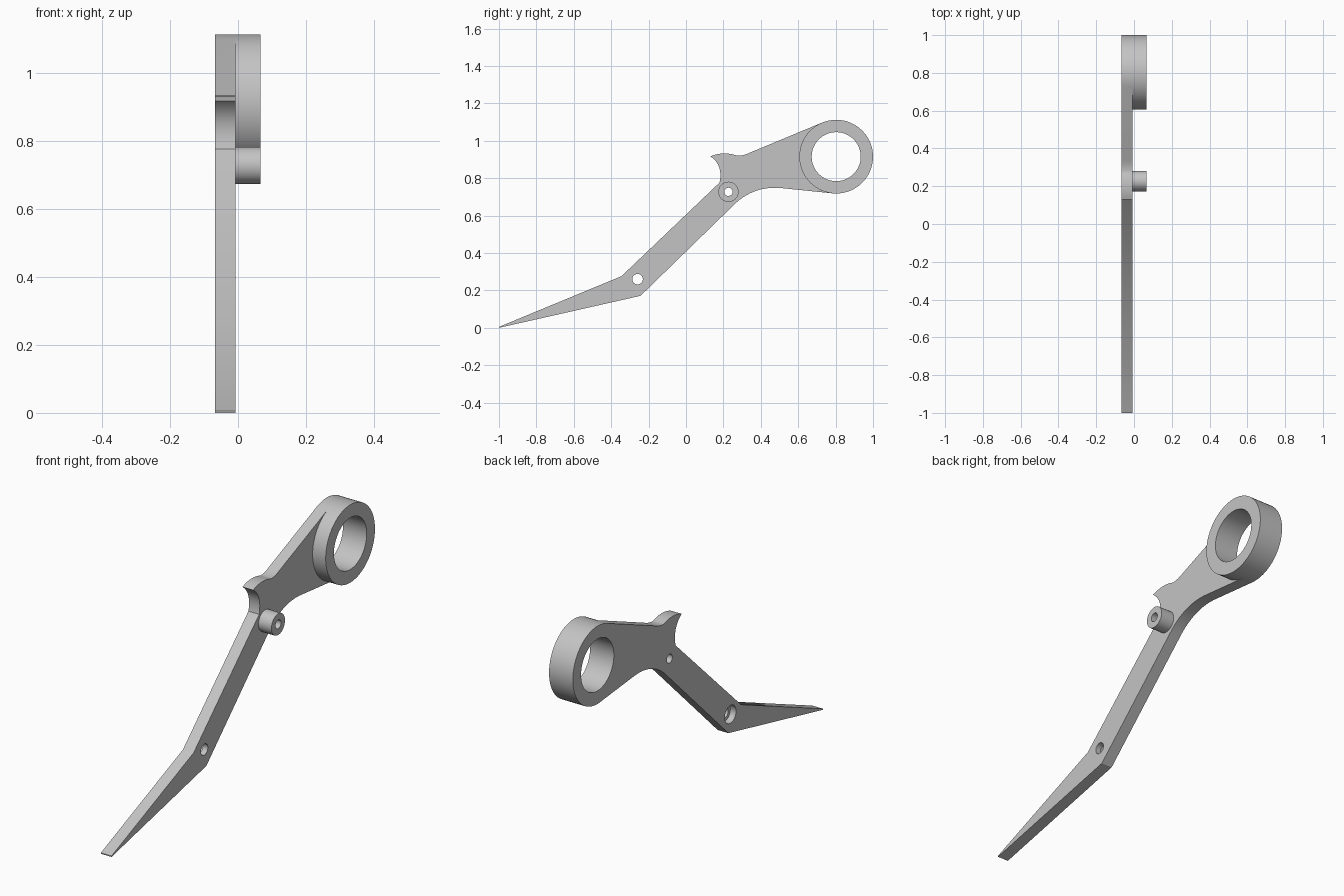
import bpy, bmesh, math
from mathutils import Vector

cube = bpy.data.objects.get("Cube")
if cube:
    bpy.data.objects.remove(cube, do_unlink=True)

metal = bpy.data.materials.new("plain_grey")
metal.use_nodes = True
grey = (0.55, 0.55, 0.55, 1)
metal.diffuse_color = grey
metal.node_tree.nodes["Principled BSDF"].inputs["Base Color"].default_value = grey

BACK, FACE, TOP = -0.067, -0.007, 0.066      # layers along x
RING, RING_R, BORE_R = (0.803, 0.915), 0.197, 0.131
BOSS, ELBOW = (0.227, 0.727), (-0.259, 0.26)


def prism(name, outline, x0, x1):
    """Extrude a (y, z) outline along x."""
    bm = bmesh.new()
    face = bm.faces.new([bm.verts.new((x0, y, z)) for y, z in outline])
    out = bmesh.ops.extrude_face_region(bm, geom=[face])["geom"]
    bmesh.ops.translate(bm, vec=(x1 - x0, 0, 0),
                        verts=[v for v in out if isinstance(v, bmesh.types.BMVert)])
    bmesh.ops.recalc_face_normals(bm, faces=bm.faces)
    mesh = bpy.data.meshes.new(name)
    bm.to_mesh(mesh)
    bm.free()
    mesh.materials.append(metal)
    obj = bpy.data.objects.new(name, mesh)
    bpy.context.collection.objects.link(obj)
    return obj


def arc(c, r, a0, a1, n):
    """Points on a circle between two angles in degrees."""
    angles = [math.radians(a0 + (a1 - a0) * i / n) for i in range(n + 1)]
    return [(c[0] + r * math.cos(a), c[1] + r * math.sin(a)) for a in angles]


def disc(name, c, r, x0, x1, n=64):
    return prism(name, arc(c, r, 0, 360, n)[:-1], x0, x1)


def bend(a, b, c, n=12):
    """Smooth corner from a to c, pulled towards b."""
    a, b, c = Vector(a), Vector(b), Vector(c)
    return [tuple(a * (1 - t) ** 2 + b * 2 * t * (1 - t) + c * t * t)
            for t in (i / n for i in range(n + 1))]


def combine(obj, other, operation):
    """Apply a boolean, then remove the helper."""
    mod = obj.modifiers.new(operation.lower(), "BOOLEAN")
    mod.object, mod.operation, mod.solver = other, operation, "EXACT"
    bpy.context.view_layer.update()
    graph = bpy.context.evaluated_depsgraph_get()
    mesh = bpy.data.meshes.new_from_object(obj.evaluated_get(graph))
    obj.modifiers.clear()
    obj.data = mesh
    bpy.data.objects.remove(other, do_unlink=True)


# Lever plate: pointed tip, straight arm, hooked shoulder, round head
outline = [(-1, 0), (-0.243, 0.171)]
outline += bend((0.254, 0.655), (0.355, 0.757), (0.5, 0.748))
outline += arc(RING, RING_R, -95.625, 112.5, 37)
outline += bend((0.345, 0.938), (0.31, 0.921), (0.28, 0.92), 6)
outline += bend((0.275, 0.92), (0.2, 0.946), (0.131, 0.917), 8)
outline += bend((0.131, 0.917), (0.2, 0.868), (0.179, 0.776))
outline += [(-0.345, 0.276), (-1, 0.005)]
lever = prism("lever_arm", outline, BACK, FACE)

# Bearing ring and pivot boss standing out from one side
combine(lever, disc("bearing_ring", RING, RING_R, BACK, TOP), "UNION")
combine(lever, disc("pivot_boss", BOSS, 0.054, -0.03, TOP, 48), "UNION")

# Through holes, and a shallow counterbore behind the elbow
holes = [("ring_bore", RING, BORE_R, 0.1), ("boss_hole", BOSS, 0.022, 0.1),
         ("elbow_hole", ELBOW, 0.028, 0.1), ("elbow_counterbore", ELBOW, 0.045, -0.035)]
for name, centre, radius, end in holes:
    combine(lever, disc(name, centre, radius, -0.1, end), "DIFFERENCE")

bpy.ops.object.select_all(action="DESELECT")
lever.select_set(True)
bpy.context.view_layer.objects.active = lever
bpy.ops.object.shade_smooth_by_angle(angle=math.radians(25))
